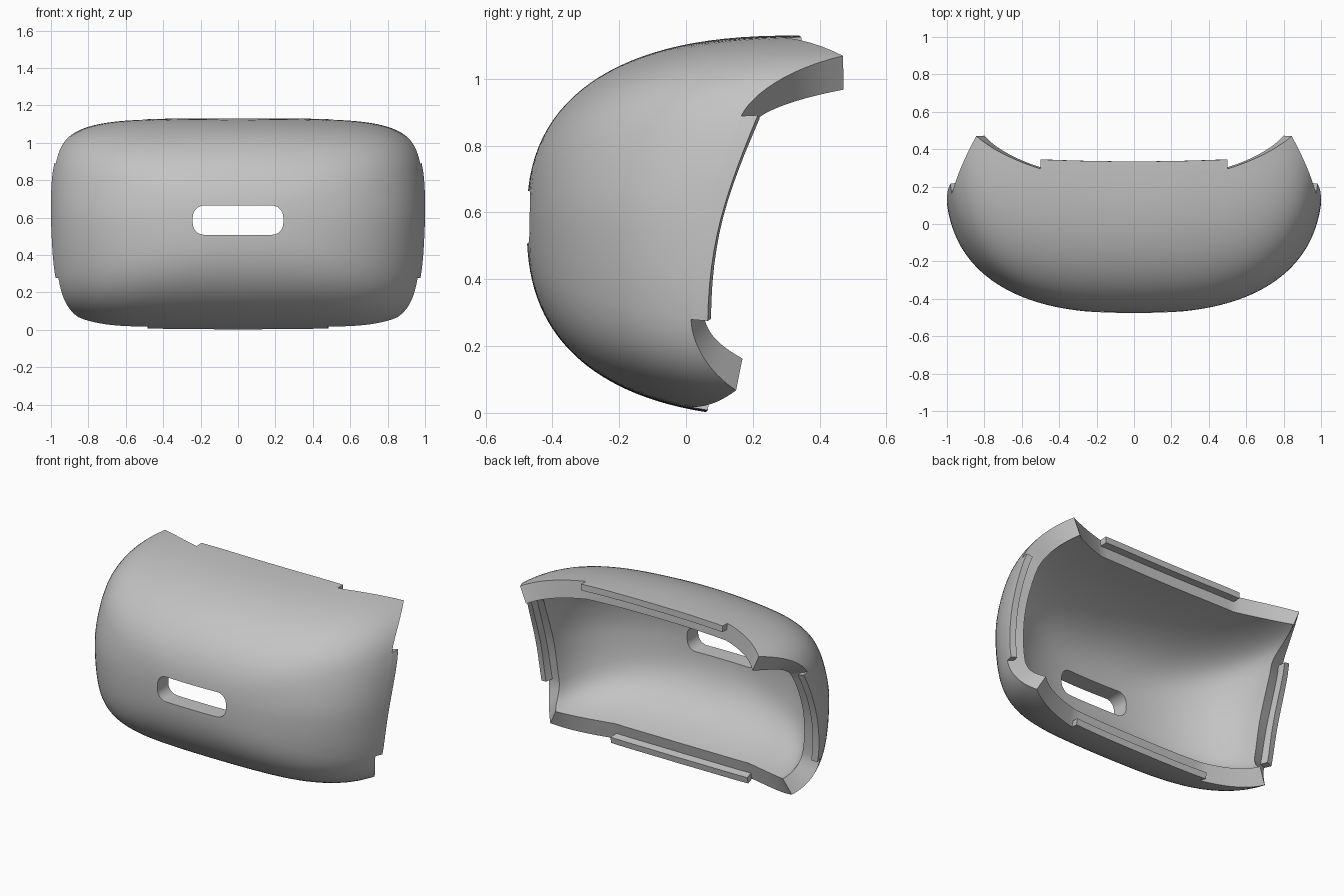
import bpy, bmesh
from math import sin, cos, acos, radians, copysign

cube = bpy.data.objects.get("Cube")
if cube:
    bpy.data.objects.remove(cube, do_unlink=True)

grey = bpy.data.materials.new("matte grey")
grey.use_nodes = True
grey.diffuse_color = (0.55, 0.55, 0.55, 1)
grey.node_tree.nodes["Principled BSDF"].inputs["Base Color"].default_value = grey.diffuse_color

MID = 0.57      # height of the nose of the shell
NOSE = 0.477    # how far the nose lies in front of the centre
POWER = 2.5     # roundness of the front-to-back profile
WALL = 0.11
LIP = 0.04

# Spans of the back rim: start angle, end angle, depth at start, middle, end
BOTTOM = (-90, -63.4, 0.01, 0.01, 0.015)
SIDE = (-27.5, 30.5, 0.015, 0.055, 0.165)
TOP = (63.4, 90, 0.295, 0.287, 0.285)
RIM = [BOTTOM, (-63.4, -45.4, 0.015, 0.07, 0.15), (-45.4, -27.5, 0.15, 0.05, 0.015),
       SIDE, (30.5, 46.8, 0.165, 0.265, 0.47), (46.8, 63.4, 0.47, 0.365, 0.295), TOP]


def rim_samples(spans, steps=12):
    """Angles and rim depths along smooth spans that meet at corners."""
    out = []
    for a0, a1, y0, ym, y1 in spans:
        for i in range(1 if out else 0, steps + 1):
            f = i / steps
            y = y0 * (1 - f) * (1 - 2 * f) + ym * 4 * f * (1 - f) + y1 * f * (2 * f - 1)
            out.append((radians(a0 + (a1 - a0) * f), y))
    return out


def profile(angle):
    """Widest depth and length of the rounded profile at an angle."""
    corner = 0.18 if angle > 0 else 0.06
    middle = 0.26 + 0.09 * sin(angle) ** 2 + corner * sin(2 * angle) ** 2
    return middle, middle + NOSE


def turn(angle, y):
    """Profile parameter at which the surface reaches depth y."""
    middle, length = profile(angle)
    c = (middle - y) / length
    return acos(copysign(abs(c) ** (POWER / 2), c))


def surface(angle, t):
    """Point of the outer skin: boxy cross-section, rounded profile."""
    middle, length = profile(angle)
    s = sin(t) ** (2 / POWER)
    y = middle - length * copysign(abs(cos(t)) ** (2 / POWER), cos(t))
    m = 2.6 + 2.2 * s
    r = s * (abs(cos(angle)) ** m + abs(sin(angle)) ** m) ** (-1 / m)
    height = 0.56 if angle > 0 else 0.585
    x = 0 if abs(cos(angle)) < 1e-6 else 1.008 * r * cos(angle)
    return x, y, MID + r * sin(angle) * height


def apply_all(obj):
    bpy.ops.object.select_all(action='DESELECT')
    bpy.context.view_layer.objects.active = obj
    obj.select_set(True)
    for mod in list(obj.modifiers):
        bpy.ops.object.modifier_apply(modifier=mod.name)


def skin(name, rows, thickness, tip=None):
    """Grid of points, optionally closed at a tip, mirrored and thickened."""
    bm = bmesh.new()
    grid = [[bm.verts.new(p) for p in row] for row in rows]
    for r0, r1 in zip(grid, grid[1:]):
        for i in range(len(r0) - 1):
            bm.faces.new((r0[i], r0[i + 1], r1[i + 1], r1[i]))
    if tip:
        end = bm.verts.new(tip)
        for r0, r1 in zip(grid, grid[1:]):
            bm.faces.new((end, r0[0], r1[0]))
    bmesh.ops.recalc_face_normals(bm, faces=bm.faces)
    # Outward means away from the middle of the hollow
    bm.faces.ensure_lookup_table()
    f = bm.faces[len(bm.faces) // 2]
    c = f.calc_center_median()
    c.z -= MID
    c.y -= 0.2
    if f.normal.dot(c) < 0:
        bmesh.ops.reverse_faces(bm, faces=bm.faces)
    mesh = bpy.data.meshes.new(name)
    bm.to_mesh(mesh)
    bm.free()
    obj = bpy.data.objects.new(name, mesh)
    bpy.context.collection.objects.link(obj)
    mesh.materials.append(grey)
    mirror = obj.modifiers.new("mirror", 'MIRROR')
    mirror.merge_threshold = 0.0005
    wall = obj.modifiers.new("wall", 'SOLIDIFY')
    wall.thickness = thickness
    wall.offset = -1
    apply_all(obj)
    return obj


def smooth(obj):
    apply_all(obj)
    bpy.ops.object.shade_smooth_by_angle(angle=radians(32))


# Hollow shell
rows = []
for a, y in rim_samples(RIM):
    last = turn(a, y)
    rows.append([surface(a, last * i / 28) for i in range(1, 29)])
shell = skin("shell", rows, WALL, tip=(0, -NOSE, MID))

# Rounded slot through the nose
bpy.ops.mesh.primitive_cube_add(size=1, location=(0, -0.42, 0.586))
slot = bpy.context.object
slot.name = "slot_cutter"
slot.scale = (0.484, 0.5, 0.157)
bpy.ops.object.transform_apply(location=False, rotation=False, scale=True)
bm = bmesh.new()
bm.from_mesh(slot.data)
long_edges = [e for e in bm.edges if abs(e.verts[0].co.y - e.verts[1].co.y) > 0.1]
bmesh.ops.bevel(bm, geom=long_edges, offset=0.062, segments=8, profile=0.5, affect='EDGES')
bm.to_mesh(slot.data)
bm.free()
slot.data.materials.append(grey)
cut = shell.modifiers.new("slot", 'BOOLEAN')
cut.object = slot
cut.operation = 'DIFFERENCE'
cut.solver = 'EXACT'
smooth(shell)
bpy.data.objects.remove(slot, do_unlink=True)

# Thin locating lips along the back rim, flush with the outer skin
for name, span in (("top_lip", TOP), ("side_lips", SIDE), ("bottom_lip", BOTTOM)):
    rows = []
    for a, y in rim_samples([span]):
        rows.append([surface(a, turn(a, y + 0.05 * i / 3)) for i in range(4)])
    smooth(skin(name, rows, LIP))
